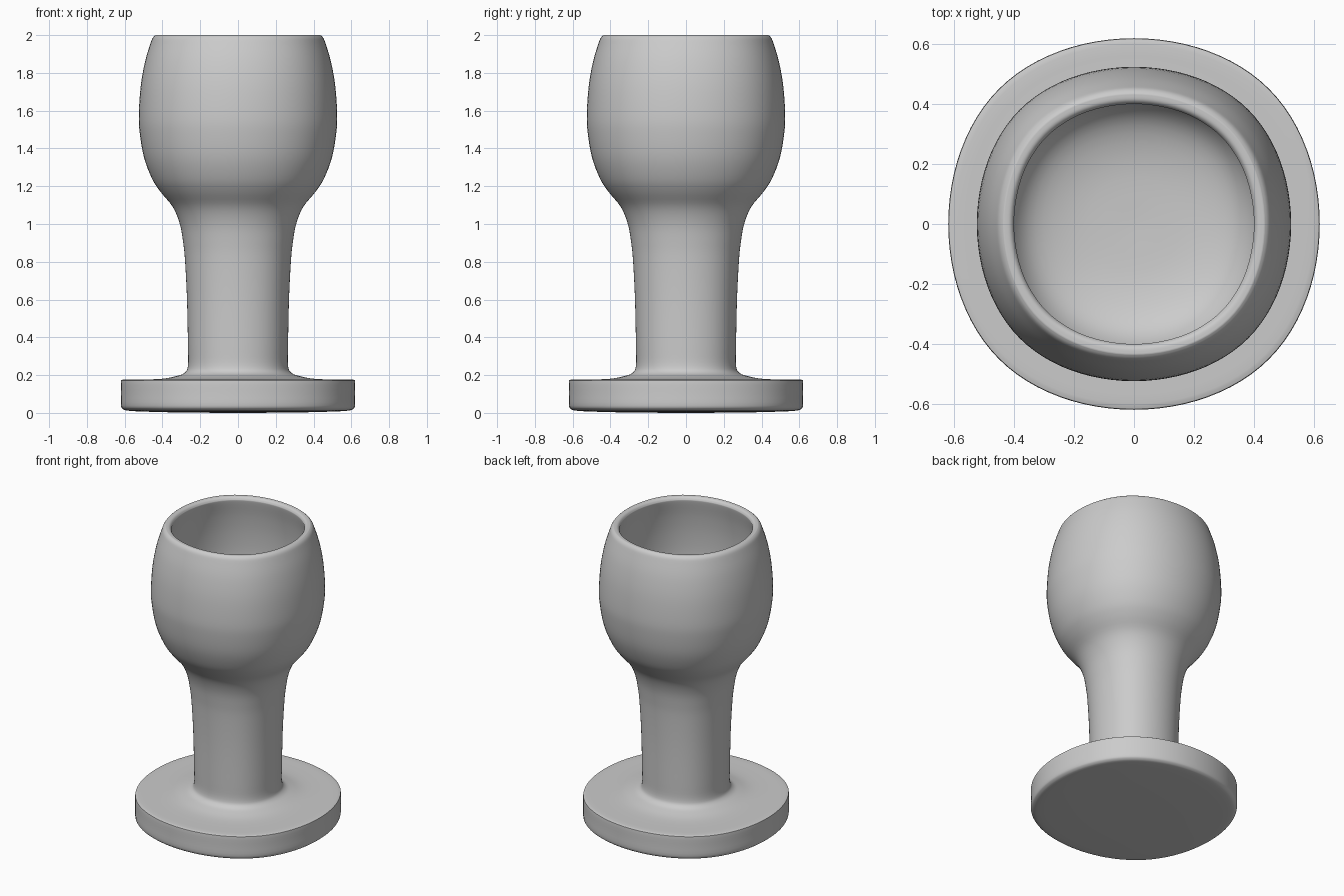
import bpy, bmesh, math
from mathutils import Vector

if "Cube" in bpy.data.objects:
    bpy.data.objects.remove(bpy.data.objects["Cube"])

STEPS = 24  # points per quarter of the cross-section


def bspline(p0, p1, p2, p3, t):
    return (p0 * (1 - t) ** 3 + p1 * (3 * t**3 - 6 * t**2 + 4)
            + p2 * (-3 * t**3 + 3 * t**2 + 3 * t + 1) + p3 * t**3) / 6


def catmull(p0, p1, p2, p3, t):
    return 0.5 * (2 * p1 + (p2 - p0) * t + (2 * p0 - 5 * p1 + 4 * p2 - p3) * t**2
                  + (3 * p1 - p0 - 3 * p2 + p3) * t**3)


# Soft square cross-section, one unit from centre to each side
corners = [Vector(c) for c in ((1, -1), (1, 1), (-1, 1), (-1, -1))]
section = [bspline(*(corners[(q + k - 1) % 4] for k in range(4)), i / STEPS)
           for q in range(4) for i in range(STEPS)]
half = max(p.x for p in section)
section = [p / half for p in section]


def smooth_path(points, n):
    pts = [Vector(p) for p in points]
    pts = [pts[0]] + pts + [pts[-1]]
    path = [catmull(*pts[i:i + 4], k / n) for i in range(len(pts) - 3) for k in range(n)]
    return path + [pts[-1]]


def sweep(name, profile):
    """Skin soft-square rings along a (radius, height) profile with closed ends."""
    bm = bmesh.new()
    rings = [[bm.verts.new((p.x * r, p.y * r, z)) for p in section] for r, z in profile]
    n = len(section)
    for a, b in zip(rings, rings[1:]):
        for i in range(n):
            bm.faces.new((a[i], a[(i + 1) % n], b[(i + 1) % n], b[i]))
    for ring, z in ((rings[0], profile[0][1]), (rings[-1], profile[-1][1])):
        tip = bm.verts.new((0, 0, z))
        for i in range(n):
            bm.faces.new((ring[i], ring[(i + 1) % n], tip))
    bmesh.ops.recalc_face_normals(bm, faces=bm.faces)
    mesh = bpy.data.meshes.new(name)
    bm.to_mesh(mesh)
    bm.free()
    obj = bpy.data.objects.new(name, mesh)
    bpy.context.collection.objects.link(obj)
    bpy.context.view_layer.objects.active = obj
    obj.select_set(True)
    bpy.ops.object.shade_smooth_by_angle(angle=math.radians(40))
    return obj


# Foot: thick disc with a rounded lower edge
foot = [(0.02, 0), (0.3, 0.002), (0.5, 0.007), (0.585, 0.012), (0.61, 0.021), (0.62, 0.04),
        (0.62, 0.1), (0.62, 0.165), (0.615, 0.174), (0.60, 0.177)]
# Fillet, stem and outside of the bowl
outside = [(0.60, 0.177), (0.42, 0.179), (0.33, 0.194), (0.283, 0.212), (0.265, 0.25),
           (0.265, 0.36), (0.27, 0.6), (0.28, 0.8), (0.29, 0.9), (0.308, 1.0), (0.345, 1.09),
           (0.41, 1.17), (0.455, 1.24), (0.497, 1.35), (0.52, 1.48), (0.525, 1.58),
           (0.515, 1.73), (0.492, 1.86), (0.462, 1.96), (0.45, 1.988), (0.436, 2.0)]
# Rim and inside of the bowl
inside = [(0.436, 2.0), (0.415, 1.998), (0.403, 1.985), (0.403, 1.965), (0.425, 1.86),
          (0.442, 1.73), (0.448, 1.58), (0.435, 1.45), (0.40, 1.34), (0.33, 1.265),
          (0.2, 1.225), (0.02, 1.215)]

profile = (smooth_path(foot, 3)[:-1] + smooth_path(outside, 4)[:-1] + smooth_path(inside, 4))
sweep("goblet", profile)
